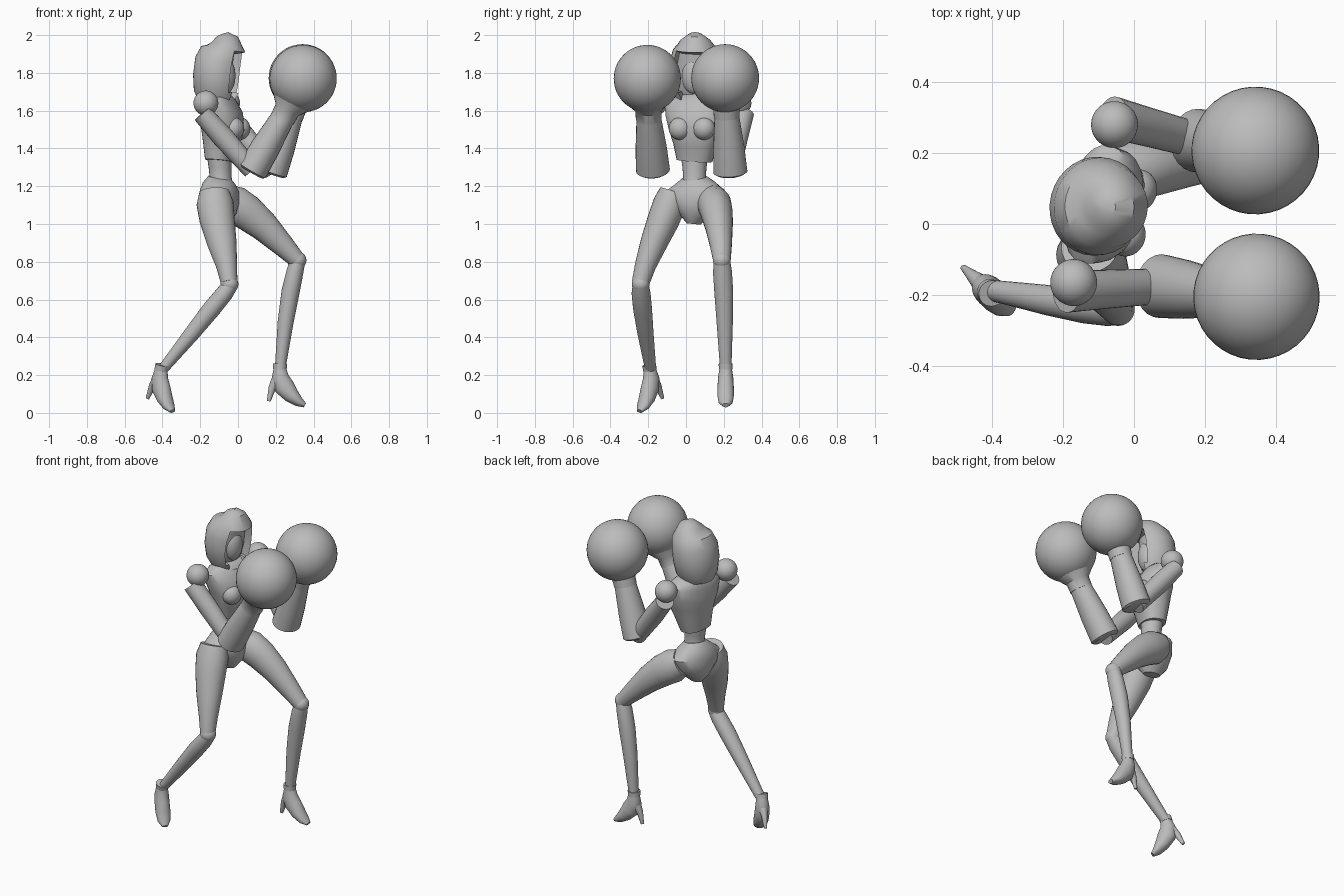
import bpy, bmesh
from math import cos, sin, pi, radians
from mathutils import Vector as V, Matrix

cube = bpy.data.objects.get("Cube")
if cube:
    bpy.data.objects.remove(cube, do_unlink=True)

grey = bpy.data.materials.new("plain grey")
grey.use_nodes = True
COLOUR = (0.5, 0.5, 0.5, 1)
grey.diffuse_color = COLOUR
for node in grey.node_tree.nodes:
    if node.type == 'BSDF_PRINCIPLED':
        node.inputs["Base Color"].default_value = COLOUR

# Body axes: the torso is turned slightly about the vertical
SIDE = V((0.25, 0.97, 0)).normalized()
FWD = V((0.97, -0.25, 0)).normalized()
Y = V((0, 1, 0))


def finish(name, bm, angle=38):
    """Smooth shading with sharp creases, then link the part."""
    bmesh.ops.recalc_face_normals(bm, faces=bm.faces)
    for f in bm.faces:
        f.smooth = True
    for e in bm.edges:
        e.smooth = e.calc_face_angle(0) < radians(angle)
    mesh = bpy.data.meshes.new(name)
    bm.to_mesh(mesh)
    bm.free()
    mesh.materials.append(grey)
    ob = bpy.data.objects.new(name, mesh)
    bpy.context.collection.objects.link(ob)
    return ob


def loft_mesh(rings, side=Y, sides=24, power=1.0):
    """Skin rings of (centre, half width, half depth) along a path."""
    bm = bmesh.new()
    centres = [V(r[0]) for r in rings]
    loops = []
    for i, (c, w, d) in enumerate(rings):
        t = (centres[min(i + 1, len(rings) - 1)] - centres[max(i - 1, 0)]).normalized()
        s = (side - t * side.dot(t)).normalized()
        f = s.cross(t)
        loop = []
        for k in range(sides):
            a = 2 * pi * k / sides
            u, v = [abs(q) ** power * (1 if q > 0 else -1) for q in (cos(a), sin(a))]
            loop.append(bm.verts.new(centres[i] + s * (w * u) + f * (d * v)))
        loops.append(loop)
    for a, b in zip(loops, loops[1:]):
        for k in range(sides):
            n = (k + 1) % sides
            bm.faces.new((a[k], a[n], b[n], b[k]))
    bm.faces.new(loops[0])
    bm.faces.new(loops[-1])
    bmesh.ops.recalc_face_normals(bm, faces=bm.faces)
    return bm


def loft(name, rings, **kw):
    return finish(name, loft_mesh(rings, **kw))


def ball(name, centre, radius, scale=(1, 1, 1)):
    bm = bmesh.new()
    bmesh.ops.create_uvsphere(bm, u_segments=40, v_segments=24, radius=radius)
    turn = Matrix((FWD, SIDE, V((0, 0, 1)))).transposed().to_4x4()
    bm.transform(Matrix.Translation(centre) @ turn @ Matrix.Diagonal((*scale, 1)))
    return finish(name, bm)


# Hooded head with a recessed face opening
head = loft_mesh([
    ((-.115, .05, 1.655), .095, .10), ((-.112, .05, 1.70), .122, .122),
    ((-.108, .05, 1.78), .14, .13), ((-.098, .05, 1.86), .138, .13),
    ((-.078, .05, 1.925), .118, .118), ((-.082, .05, 1.97), .08, .085),
    ((-.095, .05, 1.99), .045, .05), ((-.1, .05, 2.0), .012, .012)], side=SIDE, sides=32)
opening = [f for f in head.faces
           if f.normal.dot(FWD) > .72 and 1.655 < f.calc_center_median().z < 1.94]
bmesh.ops.inset_region(head, faces=opening, thickness=.01, depth=0)
for v in {v for f in opening for v in f.verts}:
    v.co -= FWD * .06
finish("hood", head)
ball("face", V((-.105, .05, 1.785)) + FWD * .04, .065, (.8, .95, 1.5))
loft("neck", [((-.12, .05, 1.63), .05, .05), ((-.115, .05, 1.74), .045, .045)], side=SIDE)

# Torso
loft("chest", [
    ((-.10, .045, 1.335), .095, .072), ((-.092, .05, 1.42), .117, .09),
    ((-.078, .05, 1.5), .142, .112), ((-.088, .055, 1.57), .165, .108),
    ((-.105, .055, 1.635), .17, .085), ((-.115, .055, 1.665), .13, .07),
    ((-.12, .055, 1.685), .055, .05)], side=SIDE, power=.85)
for label, k in (("left", 1), ("right", -1)):
    ball(label + "_bust", V((-.078, .05, 1.505)) + FWD * .075 + SIDE * (.065 * k),
         .06, (.9, 1, 1))
loft("waist", [
    ((-.10, .045, 1.37), .075, .065), ((-.095, .045, 1.3), .064, .06),
    ((-.092, .045, 1.25), .06, .058), ((-.095, .045, 1.19), .075, .07)], side=SIDE)
loft("pelvis", [
    ((-.095, .045, 1.245), .068, .062), ((-.1, .048, 1.215), .11, .085),
    ((-.1, .05, 1.17), .165, .1), ((-.1, .048, 1.11), .15, .103),
    ((-.1, .045, 1.05), .085, .09), ((-.1, .04, 1.0), .035, .05)], side=SIDE)

# Legs
loft("left_thigh", [
    ((-.07, .14, 1.135), .08, .08), ((-.02, .15, 1.105), .09, .1),
    ((.05, .163, 1.06), .085, .095), ((.14, .175, .985), .073, .08),
    ((.24, .185, .885), .058, .06), ((.312, .19, .81), .047, .045)])
loft("left_shin", [
    ((.318, .19, .815), .042, .04), ((.302, .193, .75), .05, .045),
    ((.278, .2, .64), .05, .048), ((.252, .205, .48), .043, .042),
    ((.225, .21, .25), .031, .029)])
loft("right_thigh", [
    ((-.125, -.065, 1.17), .075, .08), ((-.122, -.085, 1.11), .088, .098),
    ((-.11, -.12, 1.02), .085, .093), ((-.085, -.17, .9), .072, .078),
    ((-.06, -.215, .78), .056, .056), ((-.047, -.24, .69), .047, .044)])
loft("right_shin", [
    ((-.035, -.24, .685), .042, .04), ((-.07, -.238, .635), .05, .046),
    ((-.14, -.23, .55), .05, .048), ((-.24, -.215, .425), .043, .042),
    ((-.395, -.188, .235), .03, .028)])
ball("left_knee", V((.315, .19, .808)), .047)
ball("right_knee", V((-.045, -.24, .682)), .047)


def foot(label, ankle, forward):
    """High heeled shoe with collar, pointed sole and spike."""
    f = V(forward).normalized()
    across = V((0, 0, 1)).cross(f).normalized()
    up = f.cross(across)

    def path(points):
        return [(V(ankle) + f * a + up * h, w, d) for a, h, w, d in points]
    loft(label + "_collar", path([(0, .02, .037, .037), (0, -.01, .036, .036)]), side=across)
    loft(label + "_shoe", path([
        (0, .0, .032, .032), (.002, -.05, .04, .046), (.025, -.1, .043, .054),
        (.065, -.145, .044, .042), (.105, -.178, .038, .027), (.138, -.196, .018, .012)]),
        side=across)
    loft(label + "_heel", path([
        (-.01, -.06, .03, .032), (-.038, -.11, .018, .02),
        (-.054, -.18, .009, .01)]), side=across, sides=12)


foot("left", (.222, .21, .24), (1, 0, -.03))
foot("right", (-.405, -.192, .235), (.70, -.64, -.27))


# Arms ending in round gloves
def arm(label, shoulder, top, elbow, wrist, glove, radius):
    shoulder, top, elbow, wrist, glove = map(V, (shoulder, top, elbow, wrist, glove))
    ball(label + "_shoulder", shoulder, .066)
    loft(label + "_upper_arm", [(top, .06, .052), (top.lerp(elbow, .4), .055, .058),
                                (elbow, .05, .05)])
    loft(label + "_forearm", [
        (elbow.lerp(wrist, -.03), .075, .07), (elbow, .09, .082),
        (elbow.lerp(wrist, .4), .083, .078), (wrist, .064, .062)])
    loft(label + "_glove_cuff", [
        (wrist.lerp(glove, -.1), .068, .066), (wrist.lerp(glove, .15), .07, .068),
        (wrist.lerp(glove, .4), .115, .115), (wrist.lerp(glove, .6), .13, .13)])
    ball(label + "_glove", glove, radius)


arm("right", (-.17, -.165, 1.64), (-.19, -.19, 1.585), (.075, -.175, 1.285),
    (.245, -.198, 1.575), (.345, -.205, 1.77), .178)
arm("left", (-.055, .28, 1.64), (-.06, .3, 1.585), (.18, .235, 1.275),
    (.285, .215, 1.585), (.342, .207, 1.772), .18)
